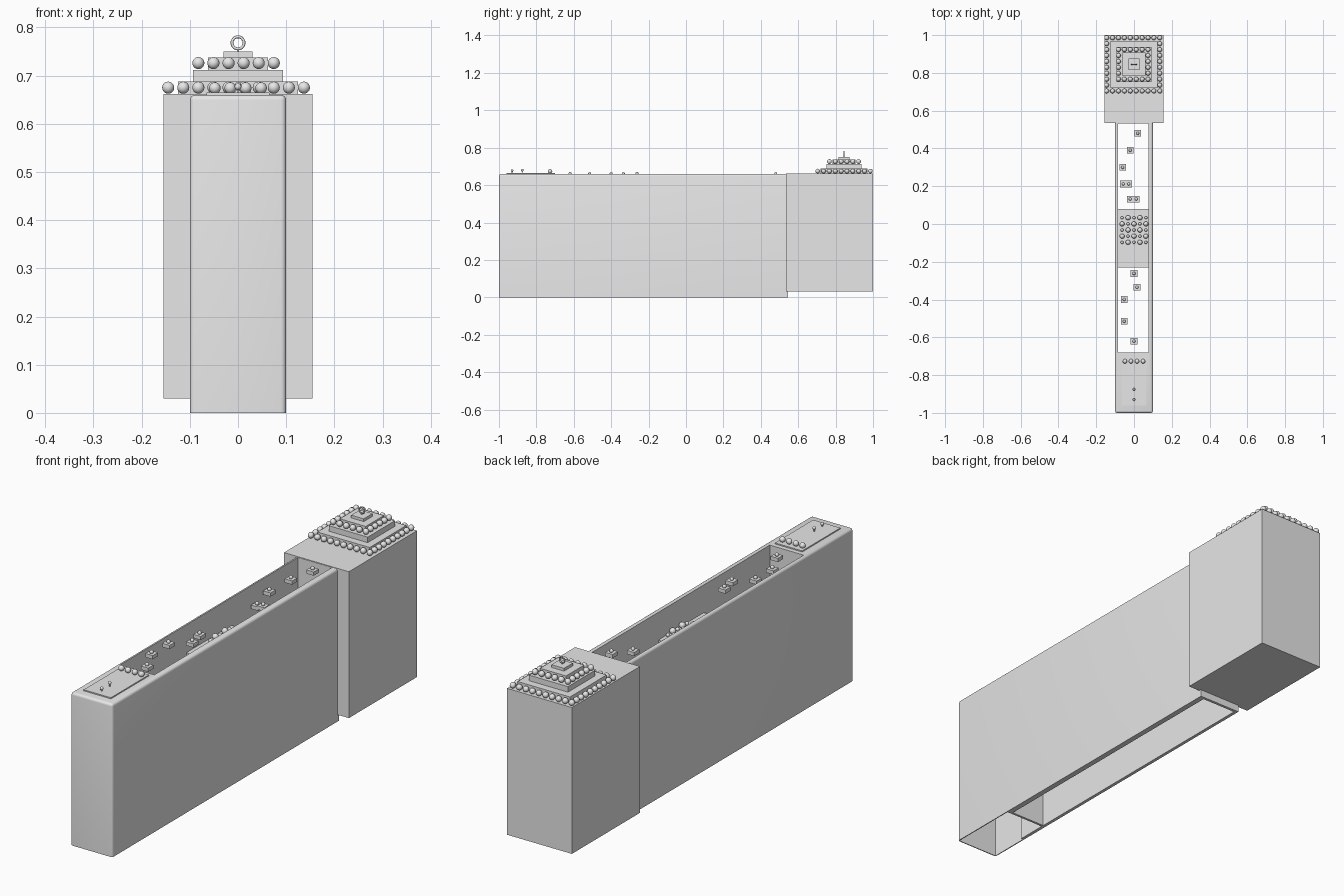
import bpy, bmesh, math
from mathutils import Matrix, Vector

cube = bpy.data.objects.get("Cube")
if cube:
    bpy.data.objects.remove(cube, do_unlink=True)

grey = bpy.data.materials.new("plain_grey")
grey.use_nodes = True
colour = (0.8, 0.8, 0.8, 1)
grey.diffuse_color = colour
grey.node_tree.nodes["Principled BSDF"].inputs["Base Color"].default_value = colour


def finish(name, bm, smooth=False):
    """Turn a bmesh into a named grey object."""
    mesh = bpy.data.meshes.new(name)
    bm.to_mesh(mesh)
    bm.free()
    mesh.materials.append(grey)
    for p in mesh.polygons:
        p.use_smooth = smooth
    obj = bpy.data.objects.new(name, mesh)
    bpy.context.scene.collection.objects.link(obj)
    return obj


def add_box(bm, x, y, z):
    """Add a box spanning three (low, high) ranges."""
    size = Vector((x[1] - x[0], y[1] - y[0], z[1] - z[0]))
    mid = Vector((sum(x) / 2, sum(y) / 2, sum(z) / 2))
    mat = Matrix.Translation(mid) @ Matrix.Diagonal(size).to_4x4()
    return bmesh.ops.create_cube(bm, size=1, matrix=mat)["verts"]


def box(name, x, y, z):
    bm = bmesh.new()
    add_box(bm, x, y, z)
    return finish(name, bm)


def balls(name, spots):
    """One object of smooth balls from (x, y, z, radius) entries."""
    bm = bmesh.new()
    for x, y, z, r in spots:
        bmesh.ops.create_uvsphere(bm, u_segments=16, v_segments=10, radius=r,
                                  matrix=Matrix.Translation((x, y, z)))
    return finish(name, bm, True)


def select_only(obj):
    bpy.ops.object.select_all(action='DESELECT')
    obj.select_set(True)
    bpy.context.view_layer.objects.active = obj


def cut(obj, x, y, z):
    """Subtract a box from an object and discard the cutter."""
    cutter = box("cutter", x, y, z)
    cutter.hide_render = True
    mod = obj.modifiers.new("cut", 'BOOLEAN')
    mod.operation = 'DIFFERENCE'
    mod.solver = 'EXACT'
    mod.object = cutter
    select_only(obj)
    bpy.ops.object.modifier_apply(modifier=mod.name)
    bpy.data.objects.remove(cutter, do_unlink=True)


# Long hull with rounded top rim and front corners
TOP = 0.66
bm = bmesh.new()
add_box(bm, (-0.1, 0.1), (-1, 0.545), (0, TOP))
rounded = []
for e in bm.edges:
    a, b = (v.co for v in e.verts)
    front = a.y < 0 and b.y < 0
    upright = abs(a.z - b.z) > 0.1
    along = abs(a.y - b.y) > 0.1
    top = a.z > 0.1 and b.z > 0.1
    if (front and (upright or top)) or (along and top):
        rounded.append(e)
bmesh.ops.bevel(bm, geom=rounded, offset=0.011, segments=4, profile=0.5,
                affect='EDGES')
hull = finish("hull", bm)
cut(hull, (-0.086, 0.076), (-0.68, 0.533), (-0.1, 0.8))
cut(hull, (-0.086, 0.096), (-0.996, -0.69), (-0.1, 0.645))
cut(hull, (-0.096, 0.05), (-0.996, -0.82), (-0.1, 0.645))
select_only(hull)
bpy.ops.object.shade_smooth_by_angle(angle=math.radians(35))

# Front deck plate with a row of balls and two small posts
box("deck_plate", (-0.065, 0.065), (-0.96, -0.7), (TOP - 0.005, TOP + 0.005))
balls("deck_balls", [(-0.048 + 0.032 * i, -0.727, 0.674, 0.012) for i in range(4)])
posts = [(0, -0.93, 0.677, 0.007), (0, -0.875, 0.68, 0.007)]
balls("deck_knobs", posts)
bm = bmesh.new()
for x, y, z, r in posts:
    add_box(bm, (x - 0.002, x + 0.002), (y - 0.002, y + 0.002), (TOP, z))
finish("deck_posts", bm)

# Floating step tiles, each carrying a small knob
steps = [(0.02, 0.48, 0.65), (-0.02, 0.39, 0.635), (-0.06, 0.3, 0.607),
         (-0.057, 0.212, 0.58), (-0.028, 0.212, 0.585), (-0.02, 0.132, 0.56),
         (0.012, 0.132, 0.56), (0, -0.262, 0.65), (0.016, -0.335, 0.65),
         (-0.052, -0.4, 0.65), (-0.052, -0.515, 0.65), (0, -0.62, 0.65)]
bm = bmesh.new()
h = 0.0175
for x, y, z in steps:
    add_box(bm, (x - h, x + h), (y - h, y + h), (z - 0.009, z + 0.007))
finish("step_tiles", bm)
balls("step_knobs", [(x, y, z + 0.012, 0.008) for x, y, z in steps])

# Sunken bridge with a checkered grid of large and small balls
bridge_top = 0.54
box("bridge", (-0.088, 0.078), (-0.23, 0.08), (bridge_top - 0.03, bridge_top))
grid = []
for i in range(5):
    for j in range(5):
        r = 0.013 if (i + j) % 2 else 0.008
        grid.append((-0.063 + 0.0315 * i, 0.033 - 0.0325 * j, bridge_top + r, r))
balls("bridge_balls", grid)

# Tower block and its stepped crown
box("tower", (-0.155, 0.155), (0.535, 1), (0.03, 0.662))
cy = 0.845
levels = [(0.125, 0.662, 0.688), (0.093, 0.688, 0.712),
          (0.062, 0.712, 0.738), (0.03, 0.738, 0.75)]
for n, (w, low, high) in enumerate(levels):
    box(f"crown_step_{n + 1}", (-w, w), (cy - w, cy + w), (low, high))


def bead_square(name, count, z):
    """Beads along the outline of a square."""
    gap = 0.0313
    mid = (count - 1) / 2
    balls(name, [((i - mid) * gap - 0.004, cy + (j - mid) * gap, z, 0.0125)
                 for i in range(count) for j in range(count)
                 if i in (0, count - 1) or j in (0, count - 1)])


bead_square("lower_beads", 10, 0.675)
bead_square("upper_beads", 6, 0.726)

# Ring standing on the crown
bpy.ops.mesh.primitive_torus_add(location=(0, cy, 0.768), rotation=(math.pi / 2, 0, 0),
                                 major_radius=0.0125, minor_radius=0.003,
                                 major_segments=24, minor_segments=8)
ring = bpy.context.object
ring.name = "crown_ring"
ring.data.materials.append(grey)
bpy.ops.object.shade_smooth()
box("ring_stem", (-0.002, 0.002), (cy - 0.002, cy + 0.002), (0.748, 0.757))
